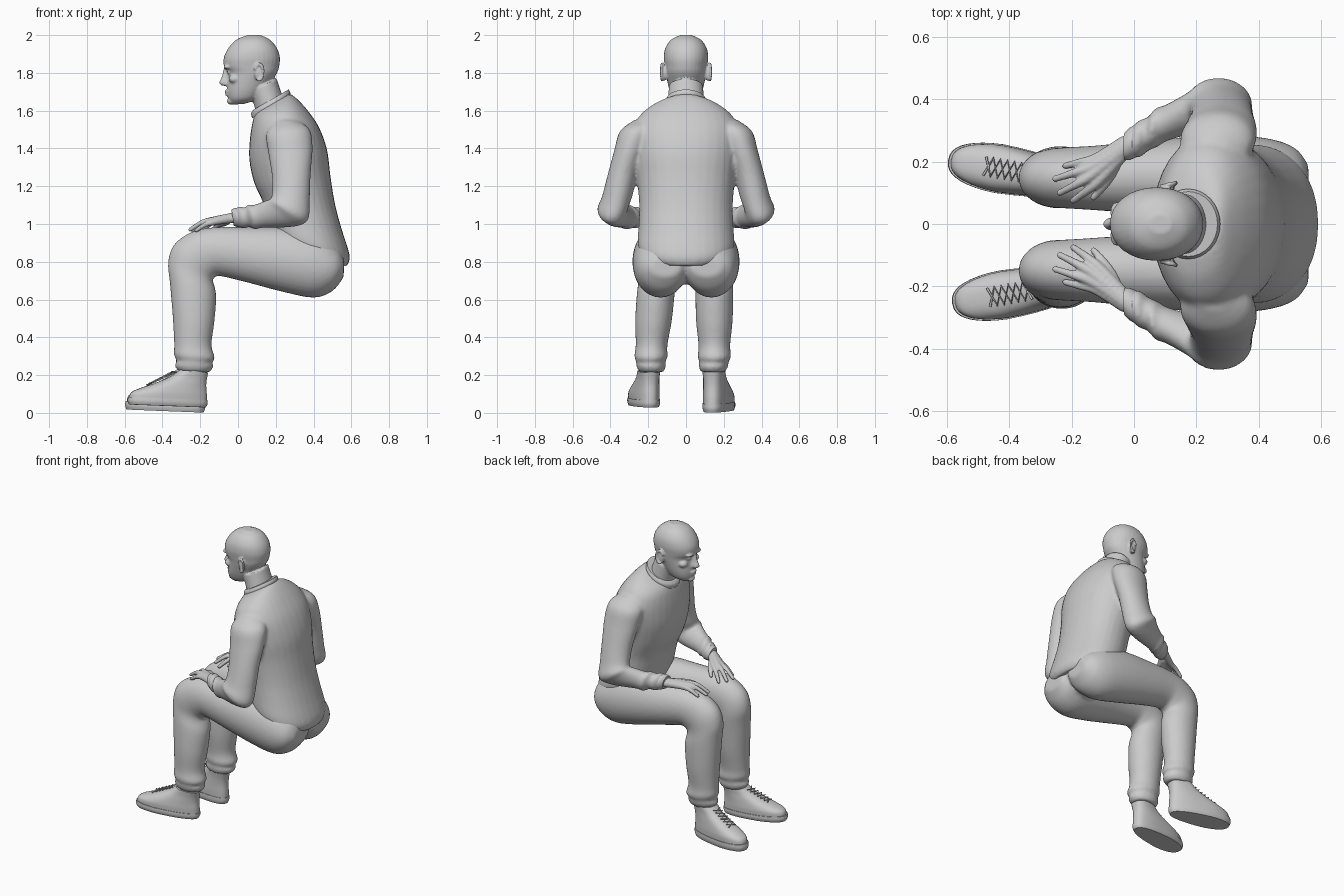
import bpy, bmesh, math
from mathutils import Matrix, Vector


def spline(rows, sub):
    # Catmull-Rom interpolation of parameter rows
    out = []
    for i in range(len(rows) - 1):
        a, b, c, d = (rows[max(0, min(len(rows) - 1, i + k))] for k in (-1, 0, 1, 2))
        for j in range(sub):
            t = j / sub
            out.append([0.5 * (2 * q + (r - p) * t + (2 * p - 5 * q + 4 * r - e) * t * t
                               + (3 * q - p - 3 * r + e) * t ** 3) for p, q, r, e in zip(a, b, c, d)])
    return out + [list(rows[-1])]


def loft(bm, rows, s=1, p=2.0, sub=4, n=32):
    # row = front x, front z, back x, back z, centre y, half width
    rings = []
    for xf, zf, xb, zb, y, hw in spline(rows, sub):
        ring = []
        for k in range(n):
            a = 2 * math.pi * k / n
            cu = math.copysign(abs(math.cos(a)) ** (2 / p), math.cos(a))
            cv = math.copysign(abs(math.sin(a)) ** (2 / p), math.sin(a))
            ring.append(bm.verts.new(((xf + xb) / 2 + cu * (xf - xb) / 2, s * y + hw * cv,
                                      (zf + zb) / 2 + cu * (zf - zb) / 2)))
        rings.append(ring)
    for r0, r1 in zip(rings, rings[1:]):
        for k in range(n):
            bm.faces.new((r0[k], r0[k - 1], r1[k - 1], r1[k]))
    bm.faces.new(rings[0])
    bm.faces.new(rings[-1])


def ball(bm, loc, size):
    bmesh.ops.create_icosphere(bm, subdivisions=3, radius=1,
                               matrix=Matrix.Translation(loc) @ Matrix.Diagonal((*size, 1)))


def finish(name, bm, voxel=0, smooth=4, matrix=None):
    bmesh.ops.recalc_face_normals(bm, faces=bm.faces)
    me = bpy.data.meshes.new(name)
    bm.to_mesh(me)
    bm.free()
    ob = bpy.data.objects.new(name, me)
    bpy.context.collection.objects.link(ob)
    if matrix:
        ob.matrix_world = matrix
    if voxel:
        m = ob.modifiers.new("fuse", 'REMESH')
        m.mode, m.voxel_size, m.use_smooth_shade = 'VOXEL', voxel, True
        m = ob.modifiers.new("soften", 'SMOOTH')
        m.factor, m.iterations = 0.5, smooth
    else:
        bpy.ops.object.select_all(action='DESELECT')
        bpy.context.view_layer.objects.active = ob
        ob.select_set(True)
        bpy.ops.object.shade_smooth_by_angle(angle=math.radians(40))
    return ob


# sweater: torso and both sleeves fused
bm = bmesh.new()
loft(bm, [(.19, .90, .575, .775, 0, .235), (.17, .96, .592, .83, 0, .255), (.15, 1.04, .55, .97, 0, .25),
          (.13, 1.12, .515, 1.10, 0, .248), (.085, 1.22, .49, 1.25, 0, .26), (.06, 1.34, .472, 1.39, 0, .28),
          (.063, 1.45, .43, 1.51, 0, .285), (.075, 1.53, .37, 1.60, 0, .25), (.085, 1.57, .31, 1.665, 0, .18),
          (.09, 1.585, .275, 1.69, 0, .11)], p=2.15)
for s in (-1, 1):
    loft(bm, [(.20, 1.55, .31, 1.55, .225, .05), (.15, 1.48, .38, 1.50, .26, .09),
              (.16, 1.38, .395, 1.40, .295, .085), (.18, 1.25, .385, 1.27, .335, .08),
              (.18, 1.16, .38, 1.13, .365, .08), (.17, 1.13, .37, 1.02, .39, .08),
              (.15, 1.125, .29, .985, .37, .07), (.08, 1.10, .13, .98, .325, .058),
              (.055, 1.105, .09, .97, .31, .064), (.035, 1.085, .06, .985, .29, .053),
              (.01, 1.095, .03, .975, .275, .060), (-.015, 1.08, 0, .985, .26, .05)], s)
finish("sweater", bm, .011, 4)

# collar band
bm = bmesh.new()
loft(bm, [(.075, 1.56, .275, 1.675, 0, .112), (.07, 1.585, .277, 1.695, 0, .112),
          (.082, 1.605, .268, 1.712, 0, .104)])
finish("collar", bm)

# trousers: both legs and seat fused
bm = bmesh.new()
for s in (-1, 1):
    rows = [(.56, .82, .56, .72, .11, .08), (.525, .88, .50, .645, .122, .125), (.42, .95, .40, .61, .135, .143),
            (.25, .98, .24, .64, .145, .138), (.05, .983, .05, .69, .15, .12), (-.12, .983, -.10, .725, .148, .105),
            (-.24, .96, -.13, .71, .148, .10), (-.335, .895, -.135, .70, .148, .097),
            (-.37, .80, -.125, .675, .148, .096), (-.36, .68, -.115, .61, .15, .10),
            (-.345, .50, -.125, .48, .15, .097), (-.338, .36, -.14, .36, .15, .084),
            (-.34, .31, -.122, .29, .15, .088), (-.325, .275, -.14, .27, .148, .078),
            (-.335, .25, -.13, .245, .145, .078), (-.315, .22, -.15, .215, .143, .065)]
    if s < 0:
        rows = [(*r[:4], r[4] + .04 * max(0, min(1, (.8 - r[1]) / .55)), r[5]) for r in rows]
    loft(bm, rows, s)
ball(bm, (.40, 0, .83), (.15, .18, .15))
finish("trousers", bm, .011, 4)

# head and neck
bm = bmesh.new()
loft(bm, [(-.03, 1.633, .03, 1.635, 0, .03), (-.05, 1.66, .10, 1.66, 0, .066), (-.058, 1.70, .14, 1.70, 0, .085),
          (-.056, 1.75, .175, 1.75, 0, .098), (-.054, 1.80, .207, 1.80, 0, .108), (-.074, 1.835, .218, 1.835, 0, .113),
          (-.075, 1.88, .222, 1.88, 0, .118), (-.052, 1.93, .207, 1.93, 0, .11), (-.01, 1.975, .17, 1.975, 0, .08),
          (.05, 2.0, .12, 2.0, 0, .03)], p=2.1)
loft(bm, [(.10, 1.56, .27, 1.60, 0, .10), (.085, 1.63, .235, 1.68, 0, .095), (.06, 1.70, .205, 1.77, 0, .09)])
loft(bm, [(-.076, 1.825, -.03, 1.825, 0, .012), (-.086, 1.78, -.03, 1.775, 0, .016),
          (-.10, 1.748, -.03, 1.742, 0, .022), (-.085, 1.732, -.03, 1.732, 0, .018)])
ball(bm, (-.056, 0, 1.703), (.016, .028, .008))
ball(bm, (-.054, 0, 1.686), (.015, .026, .009))
ball(bm, (-.038, 0, 1.650), (.021, .03, .018))
for s in (-1, 1):
    ball(bm, (-.055, .036 * s, 1.831), (.022, .036, .012))
    ball(bm, (-.018, .06 * s, 1.768), (.032, .03, .024))
    ball(bm, (-.045, .034 * s, 1.803), (.014, .018, .010))
    ball(bm, (.108, .112 * s, 1.80), (.022, .016, .042))
    for k in range(16):
        a = math.radians(-100 + 17 * k)
        ball(bm, (.112 + .023 * math.cos(a), (.127 + .005 * math.cos(a)) * s, 1.805 + .043 * math.sin(a)),
             (.008, .008, .008))
finish("head", bm, .006, 3)

# hands: each finger is a chain of balls from the wrist, fused into a palm
fingers = [((-.06, .205, 1.02), (-.075, .16, 1.005), (-.10, .12, .995), (-.13, .085, .975)),
           ((-.03, .235, 1.03), (-.105, .148, 1.018), (-.15, .108, 1.0), (-.195, .075, .955)),
           ((-.03, .243, 1.035), (-.125, .165, 1.022), (-.18, .13, 1.01), (-.238, .10, .965)),
           ((-.03, .25, 1.035), (-.13, .187, 1.02), (-.19, .165, 1.008), (-.253, .145, .97)),
           ((-.03, .258, 1.03), (-.12, .21, 1.012), (-.17, .198, .998), (-.22, .187, .967))]
for side, s in (("left", -1), ("right", 1)):
    bm = bmesh.new()
    for f in fingers:
        for x, y, z, r in spline([(*p, r) for p, r in zip(f, (.026, .019, .0145, .011))], 8):
            bmesh.ops.create_icosphere(bm, subdivisions=2, radius=r, matrix=Matrix.Translation((x, y * s, z)))
    loft(bm, [(.03, 1.06, .035, 1.0, .285, .035), (-.03, 1.06, -.03, 1.005, .245, .036)], s)
    finish(side + "_hand", bm, .005, 3)
    # sleeve cuff
    bm = bmesh.new()
    loft(bm, [(.005, 1.085, .02, .98, .27, .053), (-.02, 1.083, -.005, .985, .258, .052),
              (-.035, 1.076, -.022, .99, .25, .045)], s)
    finish(side + "_sleeve_cuff", bm)

# shoes: sole, upper, sock and laces in foot space (toe towards -x)
for side, s, loc in (("left", -1, (-.212, -.192, .03)), ("right", 1, (-.225, .142, .003))):
    mat = Matrix.Translation(loc) @ Matrix.Rotation(.17 * -s, 4, 'Z') @ Matrix.Rotation(.03, 4, 'Y')
    k = 1 if s > 0 else .86

    def shoe_part(name, rows, p):
        bm = bmesh.new()
        loft(bm, [(r[0], r[1] * k, r[2], r[3] * k, r[4], r[5]) for r in rows], p=p, n=40)
        for v in bm.verts:      # narrow the heel, widen the ball
            v.co.y *= 1 - .16 * max(0, min(1, (v.co.x + .22) / .22))
        finish(side + name, bm, matrix=mat)

    shoe_part("_shoe_sole", [(-.37, .004, .042, 0, 0, .073), (-.378, .025, .05, .02, 0, .08),
                             (-.376, .05, .05, .045, 0, .08)], 2.5)
    shoe_part("_shoe_upper", [(-.37, .045, .047, .04, 0, .076), (-.36, .08, .045, .08, 0, .077),
                              (-.31, .108, .042, .11, 0, .074), (-.235, .14, .04, .14, 0, .07),
                              (-.155, .182, .042, .175, 0, .066), (-.105, .225, .048, .215, 0, .068)], 2.5)
    shoe_part("_sock", [(-.095, .17, .04, .17, 0, .062), (-.09, .27, .045, .27, 0, .062)], 2)
    cu = bpy.data.curves.new(side + "_laces", 'CURVE')
    cu.dimensions, cu.bevel_depth, cu.bevel_resolution = '3D', .004, 1
    for q in (-1, 1):
        sp = cu.splines.new('POLY')
        sp.points.add(6)
        for i, pt in enumerate(sp.points):
            t = i / 6
            pt.co = (-.262 + .135 * t, q * (-1) ** i * .03, (.137 + .075 * t) * k, 1)
    ob = bpy.data.objects.new(side + "_laces", cu)
    bpy.context.collection.objects.link(ob)
    ob.matrix_world = mat
